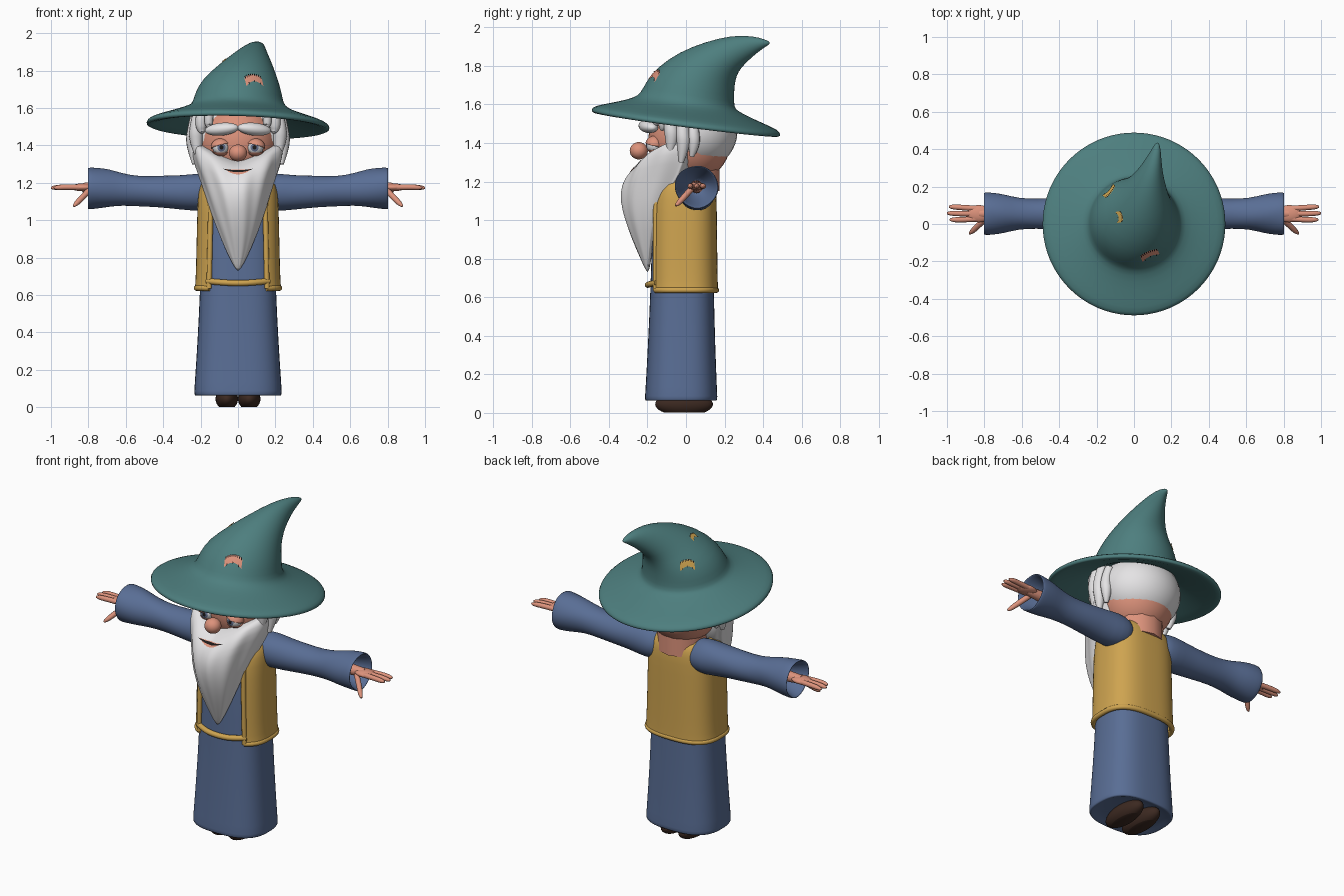
import bpy, bmesh
from math import sin, cos, pi, sqrt
from mathutils import Vector, Matrix
from mathutils.bvhtree import BVHTree

cube = bpy.data.objects.get("Cube")
if cube:
    bpy.data.objects.remove(cube)


def material(name, *rgb):
    m = bpy.data.materials.new(name)
    m.use_nodes = True
    m.diffuse_color = (*rgb, 1)
    bsdf = next(n for n in m.node_tree.nodes if n.type == 'BSDF_PRINCIPLED')
    bsdf.inputs["Base Color"].default_value = (*rgb, 1)
    bsdf.inputs["Roughness"].default_value = 0.8
    return m


TEAL = material("teal felt", .075, .21, .21)
BLUE = material("blue cloth", .10, .155, .30)
GOLD = material("gold cloth", .62, .37, .08)
WHITE = material("white hair", .78, .77, .78)
SKIN = material("skin", .72, .29, .2)
BROWN = material("brown leather", .045, .022, .015)
DARK = material("dark line", .012, .01, .01)
EYE = material("eye white", .8, .8, .82)
IRIS = material("grey blue iris", .15, .19, .32)


def finish(bm, name, mats, subsurf=0):
    mesh = bpy.data.meshes.new(name)
    bm.to_mesh(mesh)
    bm.free()
    ob = bpy.data.objects.new(name, mesh)
    bpy.context.collection.objects.link(ob)
    for m in mats:
        mesh.materials.append(m)
    for p in mesh.polygons:
        p.use_smooth = True
    if subsurf:
        s = ob.modifiers.new("smooth", 'SUBSURF')
        s.levels = s.render_levels = subsurf
    return ob


def loft(name, rings, mat, closed=True, caps=True, subsurf=1):
    bm = bmesh.new()
    rows = [[bm.verts.new(p) for p in r] for r in rings]
    n = len(rows[0])
    for a, b in zip(rows, rows[1:]):
        for i in range(n if closed else n - 1):
            j = (i + 1) % n
            bm.faces.new((a[i], a[j], b[j], b[i]))
    if caps:
        bm.faces.new(rows[0])
        bm.faces.new(rows[-1])
    bmesh.ops.recalc_face_normals(bm, faces=bm.faces)
    return finish(bm, name, [mat], subsurf)


def angles(n=32):
    return [2 * pi * i / n for i in range(n)]


def squircle(z, rx, front, back, n=2.7, ts=None):
    cy, ry = (front + back) / 2, (back - front) / 2
    power = lambda v: (1 if v >= 0 else -1) * abs(v) ** (2 / n)
    return [(rx * power(cos(t)), cy + ry * power(sin(t)), z) for t in ts or angles()]


def ball(name, loc, size, mat, rot=None, cuts=()):
    bm = bmesh.new()
    bmesh.ops.create_uvsphere(bm, u_segments=32, v_segments=20, radius=1)
    rot = rot or Matrix.Identity(4)
    bm.transform(Matrix.Translation(loc) @ rot @ Matrix.Diagonal((*size, 1)))
    for co, no in cuts:
        bmesh.ops.bisect_plane(bm, geom=bm.verts[:] + bm.edges[:] + bm.faces[:],
                               plane_co=co, plane_no=no, clear_inner=True)
        bmesh.ops.holes_fill(bm, edges=[e for e in bm.edges if e.is_boundary])
    return finish(bm, name, [mat])


def tube(name, pts, radius, taper, mat):
    cu = bpy.data.curves.new(name, 'CURVE')
    cu.dimensions = '3D'
    cu.bevel_depth, cu.bevel_resolution, cu.use_fill_caps = radius, 4, True
    sp = cu.splines.new('NURBS')
    sp.points.add(len(pts) - 1)
    for p, co, r in zip(sp.points, pts, taper):
        p.co, p.radius = (*co, 1), r
    sp.use_endpoint_u, sp.order_u, sp.resolution_u = True, 3, 8
    cu.materials.append(mat)
    ob = bpy.data.objects.new(name, cu)
    bpy.context.collection.objects.link(ob)
    return ob


def plates(name, target, origin, side, up, look, strips, mats):
    """Thin strips drawn in a plane, then cast onto the target surface."""
    bpy.context.view_layer.update()
    tree = BVHTree.FromObject(target, bpy.context.evaluated_depsgraph_get())
    bm = bmesh.new()
    for grid, index, lift in strips:
        rows = []
        for line in grid:
            row = []
            for u, v in line:
                start = origin + side * u + up * v
                hit = tree.ray_cast(start, look)[0] or start - look * -.2
                row.append(bm.verts.new(hit - look * lift))
            rows.append(row)
        for a, b in zip(rows, rows[1:]):
            for i in range(len(a) - 1):
                bm.faces.new((a[i], a[i + 1], b[i + 1], b[i])).material_index = index
    bmesh.ops.recalc_face_normals(bm, faces=bm.faces)
    if sum((f.normal.dot(look) for f in bm.faces)) > 0:
        bmesh.ops.reverse_faces(bm, faces=bm.faces)
    return finish(bm, name, mats)


# Robe
loft("robe", [squircle(*r) for r in (
    (.085, .19, -.17, .12), (.06, .225, -.205, .155), (.065, .236, -.215, .165),
    (.10, .234, -.212, .162), (.35, .217, -.198, .152), (.63, .203, -.185, .145),
    (.9, .197, -.178, .14), (1.1, .195, -.165, .138), (1.18, .185, -.14, .13),
    (1.22, .14, -.10, .10))], BLUE)

# Open vest
gap = .94
arc = [-pi / 2 + pi / 2 - gap + (pi + 2 * gap) * i / 40 for i in range(41)]
vest = loft("vest", [squircle(*r, 2.8, arc) for r in (
    (.63, .222, -.18, .157), (.66, .217, -.177, .155), (.85, .212, -.178, .152),
    (1.05, .208, -.175, .15), (1.16, .203, -.165, .148), (1.20, .185, -.14, .135),
    (1.225, .15, -.10, .115))], GOLD, closed=False, caps=False)
thick = vest.modifiers.new("thickness", 'SOLIDIFY')
thick.thickness, thick.offset = .02, 0
for s in (-1, 1):
    tube("vest_edge", [(s * .155, -.157, .635), (s * .15, -.16, .85), (s * .145, -.155, 1.15)],
         .014, (1, 1, 1), GOLD)
tube("vest_hem", squircle(.637, .222, -.18, .157, 2.8, arc), .015, [1] * 41, GOLD)
tube("belt", [(-.165, -.15, .675), (-.1, -.19, .668), (0, -.2, .663), (.1, -.19, .668),
              (.165, -.15, .675)], .016, [1] * 5, GOLD)

# Sleeves, hands and shoes
sleeve = ((.09, 1.15, .06), (.13, 1.15, .095), (.2, 1.15, .103), (.3, 1.15, .092),
          (.42, 1.152, .085), (.52, 1.155, .08), (.62, 1.165, .086), (.69, 1.17, .102),
          (.76, 1.172, .111), (.8, 1.173, .113), (.805, 1.173, .108), (.79, 1.173, .101),
          (.7, 1.173, .07), (.62, 1.173, .03))
for s, label in ((1, "left"), (-1, "right")):
    loft(label + "_sleeve", [[(s * x, .055 + r * cos(a) * (1 + .035 * sin(2 * a + 19 * x)),
                               z + r * sin(a) * (1 + .035 * sin(3 * a + 23 * x)))
                              for a in angles(24)] for x, z, r in sleeve], BLUE)
    tube(label + "_wrist", [(s * .62, .055, 1.173), (s * .75, .055, 1.173),
                            (s * .83, .055, 1.176)], .034, (1, 1, .7), SKIN)
    ball(label + "_palm", (s * .83, .055, 1.176), (.065, .046, .021), SKIN)
    for y, tip in ((.022, .985), (.055, 1.0), (.088, .99)):
        tube(label + "_finger", [(s * .82, .055 + (y - .055) * .8, 1.176), (s * .92, y, 1.178),
                                 (s * (tip - .01), y * 1.05, 1.174), (s * tip, y * 1.05, 1.173)],
             .015, (1, 1, .85, .3), SKIN)
    tube(label + "_thumb", [(s * .79, .03, 1.165), (s * .83, -.005, 1.125),
                            (s * .87, -.045, 1.083), (s * .88, -.052, 1.075)],
         .016, (1, 1, .85, .3), SKIN)
    ball(label + "_shoe", (s * .06, -.01, .045), (.06, .15, .06), BROWN,
         cuts=[((0, 0, .002), (0, 0, 1))])

# Head
ball("head", (0, .02, 1.42), (.215, .215, .225), SKIN)
tube("neck", [(0, .03, 1.15), (0, .03, 1.2), (0, .03, 1.32)], .145, (1, 1, 1), SKIN)
ball("nose", (0, -.245, 1.36), (.048, .047, .045), SKIN)
ball("hair", (0, .045, 1.46), (.24, .222, .205), WHITE,
     cuts=[((0, .2, 1.30), (0, .12, 1)), ((0, -.09, 1.4), (0, 1, .1))])
for s, label in ((1, "left"), (-1, "right")):
    # Eyeball with its pole facing forward, coloured by angle
    bm = bmesh.new()
    bmesh.ops.create_uvsphere(bm, u_segments=28, v_segments=24, radius=.044)
    for f in bm.faces:
        depth = f.calc_center_median().normalized().z
        f.material_index = 2 if depth > .965 else 1 if depth > .87 else 0
    bm.transform(Matrix.Translation((s * .092, -.163, 1.39))
                 @ Matrix.Rotation(-s * .08, 4, 'Z') @ Matrix.Rotation(pi / 2, 4, 'X'))
    finish(bm, label + "_eye", [EYE, IRIS, DARK])
    ball(label + "_upper_lid", (s * .092, -.163, 1.39), (.053, .049, .048), SKIN,
         cuts=[((s * .092, -.163, 1.397), (s * .25, .15, 1))])
    ball(label + "_lower_lid", (s * .092, -.16, 1.388), (.052, .047, .046), SKIN,
         cuts=[((s * .092, -.163, 1.366), (0, .1, -1))])
    ball(label + "_eyebrow", (s * .087, -.195, 1.487), (.094, .045, .034), WHITE,
         Matrix.Rotation(s * .1, 4, 'Y') @ Matrix.Rotation(s * .3, 4, 'Z'))
    # Hair locks beside the face
    for x, y, top, low, r in ((.15, -.15, 1.6, 1.5, .024), (.19, -.115, 1.6, 1.47, .03),
                              (.215, -.07, 1.6, 1.34, .038), (.232, -.01, 1.58, 1.3, .036),
                              (.228, .045, 1.55, 1.33, .032)):
        mid = (top + low) / 2
        tube(label + "_lock", [(s * x * .95, y, top), (s * x * 1.04, y - .01, mid + .03),
                               (s * x * 1.04, y, mid - .05), (s * x, y - .015, low)],
             r, (.8, 1, 1, .35), WHITE)

# Beard with soft strands
beard_rows = ((1.32, .09, .19, -.14, 0, .01), (1.31, .1, .222, -.19, -.01, .02),
              (1.285, .13, .24, -.24, -.02, .03), (1.24, .11, .248, -.295, -.02, .035),
              (1.18, .06, .208, -.333, -.04, .01), (1.10, .02, .168, -.342, -.13, -.09),
              (1.0, 0, .13, -.318, -.17, -.145), (.9, 0, .09, -.28, -.185, -.165),
              (.8, 0, .048, -.236, -.195, -.18), (.73, 0, .008, -.205, -.2, -.192))
rows = []
for z, lift, rx, front, mid, back in beard_rows:
    row = []
    for a in angles(64):
        depth = (mid - front) if sin(a) < 0 else (back - mid)
        wave = 1 + (.022 * cos(11 * a + 8 * z) if z < 1.26 else 0)
        row.append((rx * cos(a) * wave, mid + depth * sin(a) * wave, z + lift * abs(cos(a)) ** 1.3))
    rows.append(row)
beard = loft("beard", rows, WHITE)

# Mouth
X, Y, Z = Vector((1, 0, 0)), Vector((0, 1, 0)), Vector((0, 0, 1))


def smile(width, low, high, curve):
    us = [i / 8 for i in range(-8, 9)]
    return [[(width * u, curve * u * u + v * (1.05 - u * u)) for u in us] for v in (low, high)]


plates("mouth", beard, Vector((0, -.7, 1.262)), X, Z, Y,
       [(smile(.07, -.016, .008, .012), 0, .003), (smile(.082, -.005, .006, .014), 1, .006)],
       [SKIN, DARK])

# Hat: brim underside, brim top, then the bent crown
def brim(r, drop):
    return [(r * cos(a), r * sin(a), 1.605 - .13 * r * sin(a) - .03 * r * cos(a)
             - .085 * max(0, (r - .24) / .25) - drop) for a in angles(40)]


def crown(x, rx, fy, fz, by, bz):
    return [(x + rx * cos(a), (fy + by) / 2 + sin(a) * (by - fy) / 2,
             (fz + bz) / 2 + sin(a) * (bz - fz) / 2) for a in angles(40)]


hat_rings = [brim(.21, .0), brim(.235, .03), brim(.36, .035), brim(.47, .035), brim(.493, .022),
             brim(.49, .0), brim(.46, -.006), brim(.35, -.002), brim(.27, -.005)]
hat_rings += [crown(*c) for c in (
    (0, .243, -.235, 1.66, .25, 1.585), (.002, .234, -.212, 1.71, .25, 1.64),
    (.01, .205, -.15, 1.795, .252, 1.70), (.04, .15, -.03, 1.875, .262, 1.75),
    (.065, .105, .1, 1.925, .285, 1.79), (.09, .06, .24, 1.96, .335, 1.84),
    (.112, .033, .35, 1.955, .39, 1.885), (.122, .018, .41, 1.938, .422, 1.905),
    (.125, .006, .434, 1.925, .436, 1.915))]
hat = loft("hat", hat_rings, TEAL)


# Arched patches with dark stitches
def patch(name, near, size, mat):
    bpy.context.view_layer.update()
    tree = BVHTree.FromObject(hat, bpy.context.evaluated_depsgraph_get())
    spot, normal = tree.find_nearest(Vector(near))[:2]
    side = Z.cross(normal).normalized()
    up = normal.cross(side)
    arch = lambda u, k: (size * u, size * ((1 - k) * (-.7 + .6 * (1 - u * u))
                                           + k * .8 * sqrt(1 - .8 * u * u)))
    us = [i / 6 for i in range(-6, 7)]
    strips = [([[arch(u, k / 3) for u in us] for k in range(4)], 0, .004)]
    for i in range(-4, 5):
        u = i / 4.5
        strips.append(([[arch(u - .05, k), arch(u + .05, k)] for k in (.78, 1.12)], 1, .007))
    for i in (-2, 0, 2):
        u = i / 3
        strips.append(([[arch(u - .04, k), arch(u + .04, k)] for k in (-.15, .12)], 1, .007))
    plates(name, hat, spot + normal * .1, side, up, -normal, strips, [mat, DARK])


patch("front_patch", (.09, -.18, 1.755), .05, SKIN)
patch("top_patch", (-.1, .035, 1.88), .03, GOLD)
patch("side_patch", (-.165, .205, 1.76), .042, GOLD)
